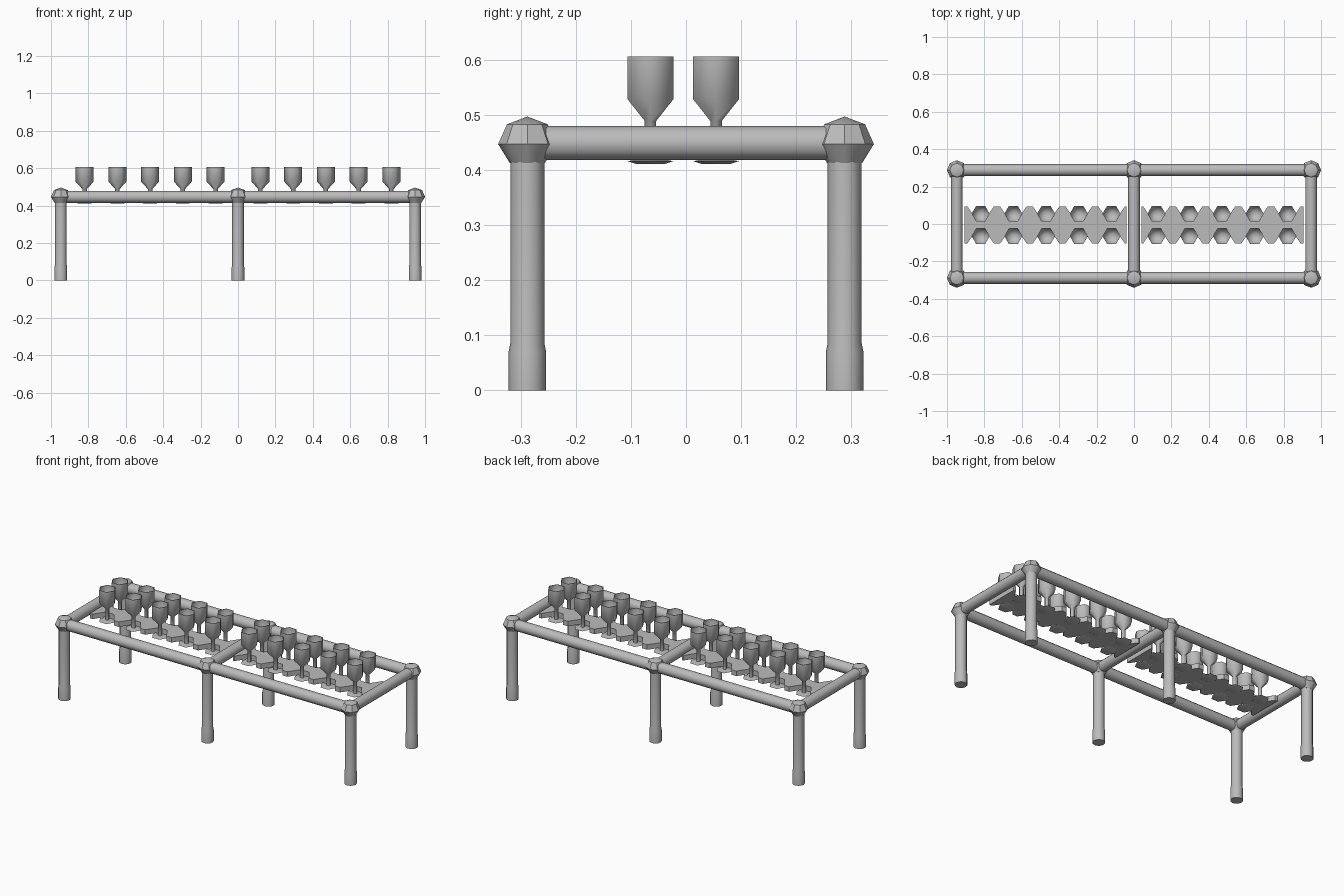
import bpy, bmesh, math
from mathutils import Matrix, Vector

cube = bpy.data.objects.get("Cube")
if cube:
    bpy.data.objects.remove(cube, do_unlink=True)

grey = bpy.data.materials.new("metal grey")
grey.use_nodes = True
grey.diffuse_color = (0.5, 0.5, 0.5, 1)
grey.node_tree.nodes["Principled BSDF"].inputs["Base Color"].default_value = (0.5, 0.5, 0.5, 1)


def finish(name, bm, smooth=50):
    bmesh.ops.remove_doubles(bm, verts=bm.verts, dist=1e-5)
    bmesh.ops.recalc_face_normals(bm, faces=bm.faces)
    mesh = bpy.data.meshes.new(name)
    bm.to_mesh(mesh)
    bm.free()
    mesh.materials.append(grey)
    obj = bpy.data.objects.new(name, mesh)
    bpy.context.collection.objects.link(obj)
    bpy.ops.object.select_all(action='DESELECT')
    obj.select_set(True)
    bpy.context.view_layer.objects.active = obj
    if smooth:
        bpy.ops.object.shade_smooth_by_angle(angle=math.radians(smooth))
    return obj


def lathe(name, profile, sides, smooth=50):
    """Spin a (radius, height) profile round the z axis."""
    bm = bmesh.new()
    verts = [bm.verts.new((r, 0, z)) for r, z in profile]
    edges = [bm.edges.new(pair) for pair in zip(verts, verts[1:])]
    bmesh.ops.spin(bm, geom=verts + edges, axis=(0, 0, 1), cent=(0, 0, 0),
                   angle=math.tau, steps=sides)
    return finish(name, bm, smooth)


def copy_to(obj, name, location):
    dup = obj.copy()
    dup.name = name
    dup.location = location
    bpy.context.collection.objects.link(dup)


def pipe(name, start, end, radius):
    start, end = Vector(start), Vector(end)
    turn = (end - start).to_track_quat('Z', 'Y').to_matrix().to_4x4()
    bm = bmesh.new()
    bmesh.ops.create_cone(bm, cap_ends=True, segments=12, radius1=radius, radius2=radius,
                          depth=(end - start).length,
                          matrix=Matrix.Translation((start + end) / 2) @ turn)
    return finish(name, bm)


END_X, SIDE_Y, BEAM_Z = 0.947, 0.288, 0.447

# Legs with widened feet, and the faceted corner joints
leg = lathe("leg", [(0, 0), (0.034, 0), (0.034, 0.07), (0.031, 0.085),
                    (0.031, 0.43), (0, 0.43)], 12)
joint = lathe("joint", [(0, 0.05), (0.037, 0.036), (0.053, 0),
                        (0.032, -0.034), (0, -0.034)], 8, 40)
for x in (-END_X, 0, END_X):
    for y in (-SIDE_Y, SIDE_Y):
        copy_to(leg, "leg", (x, y, 0))
        copy_to(joint, "joint", (x, y, BEAM_Z))
for template in (leg, joint):
    bpy.data.objects.remove(template)

# Long beams and cross beams
for y in (-SIDE_Y, SIDE_Y):
    pipe("long_beam", (-END_X, y, BEAM_Z), (END_X, y, BEAM_Z), 0.032)
for x in (-END_X, 0, END_X):
    pipe("cross_beam", (x, -SIDE_Y, BEAM_Z + 0.002), (x, SIDE_Y, BEAM_Z + 0.002), 0.031)

# Goblets: hexagonal foot, thin stem and hollow bowl
stations = [0.12 + 0.175 * i for i in range(5)]
ROW_MID, ROW_GAP = -0.005, 0.0595
goblet = lathe("goblet", [(0, 0.411), (0.03, 0.411), (0.048, 0.416), (0.012, 0.422),
                          (0.012, 0.489), (0.0485, 0.529), (0.0485, 0.606),
                          (0.0455, 0.606), (0.0455, 0.531), (0, 0.495)], 6, 65)
for side in (-1, 1):
    for x in stations:
        for row in (-1, 1):
            copy_to(goblet, "goblet", (side * x, ROW_MID + row * ROW_GAP, 0))
bpy.data.objects.remove(goblet)


# Rack plates with V-shaped slots around the stems
def rack_plate(name, side):
    outer, inner = 0.099, 0.035
    edge = [(0.04, outer)]
    for x in stations:
        edge += [(x - 0.071, outer), (x - 0.027, inner), (x + 0.027, inner), (x + 0.071, outer)]
    edge.append((0.907, outer))
    bm = bmesh.new()
    upper = [bm.verts.new((side * x, ROW_MID + y, 0.42)) for x, y in edge]
    lower = [bm.verts.new((side * x, ROW_MID - y, 0.42)) for x, y in edge]
    for i in range(len(edge) - 1):
        bm.faces.new((upper[i], upper[i + 1], lower[i + 1], lower[i]))
    grown = bmesh.ops.extrude_face_region(bm, geom=bm.faces[:])["geom"]
    top = [v for v in grown if isinstance(v, bmesh.types.BMVert)]
    bmesh.ops.translate(bm, verts=top, vec=(0, 0, 0.03))
    finish(name, bm, 0)


rack_plate("left_rack_plate", 1)
rack_plate("right_rack_plate", -1)
